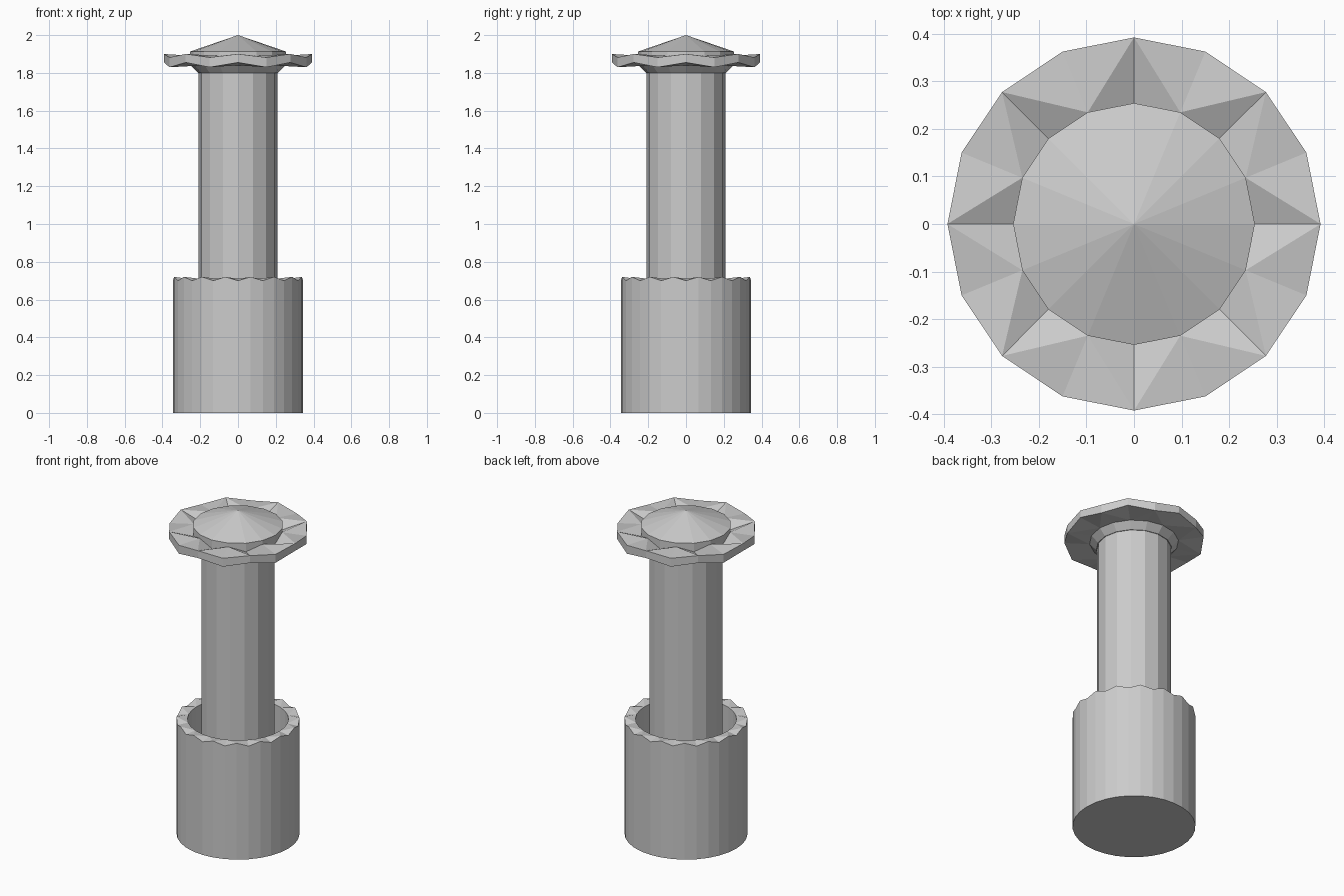
import bpy, bmesh, math

if "Cube" in bpy.data.objects:
    bpy.data.objects.remove(bpy.data.objects["Cube"])


def lathe(name, sides, rings):
    """Revolve rings of (radius, z at even corners, z at odd corners); radius 0 is a pole."""
    bm = bmesh.new()
    loops = []
    for r, z_even, z_odd in rings:
        if r == 0:
            loops.append([bm.verts.new((0, 0, z_even))])
            continue
        loops.append([bm.verts.new((r * math.cos(2 * math.pi * i / sides),
                                    r * math.sin(2 * math.pi * i / sides),
                                    z_odd if i % 2 else z_even))
                      for i in range(sides)])
    for a, b in zip(loops, loops[1:]):
        for i in range(sides):
            j = (i + 1) % sides
            if len(a) == 1:
                bm.faces.new((a[0], b[j], b[i]))
            elif len(b) == 1:
                bm.faces.new((a[i], a[j], b[0]))
            elif i % 2:
                # split each quad from the even corner of b to the odd corner of a
                bm.faces.new((a[i], a[j], b[j]))
                bm.faces.new((a[i], b[j], b[i]))
            else:
                bm.faces.new((a[i], a[j], b[i]))
                bm.faces.new((a[j], b[j], b[i]))
    bmesh.ops.recalc_face_normals(bm, faces=bm.faces[:])
    mesh = bpy.data.meshes.new(name)
    bm.to_mesh(mesh)
    bm.free()
    obj = bpy.data.objects.new(name, mesh)
    bpy.context.collection.objects.link(obj)
    return obj


# hollow base cup with a scalloped rim
lathe("base_cup", 32, [
    (0, 0, 0), (0.345, 0, 0), (0.345, 0.70, 0.72),
    (0.283, 0.71, 0.71), (0.283, 0.06, 0.06), (0, 0.06, 0.06)])

# shaft rising out of the cup
lathe("shaft", 16, [
    (0, 0.05, 0.05), (0.208, 0.05, 0.05), (0.208, 1.81, 1.81), (0, 1.81, 1.81)])

# head: pointed cap, wavy flange and flared neck
lathe("head", 16, [
    (0, 2.0, 2.0), (0.254, 1.913, 1.913), (0.254, 1.86, 1.89),
    (0.392, 1.90, 1.882), (0.392, 1.855, 1.83),
    (0.25, 1.84, 1.84), (0.212, 1.80, 1.80), (0, 1.80, 1.80)])
